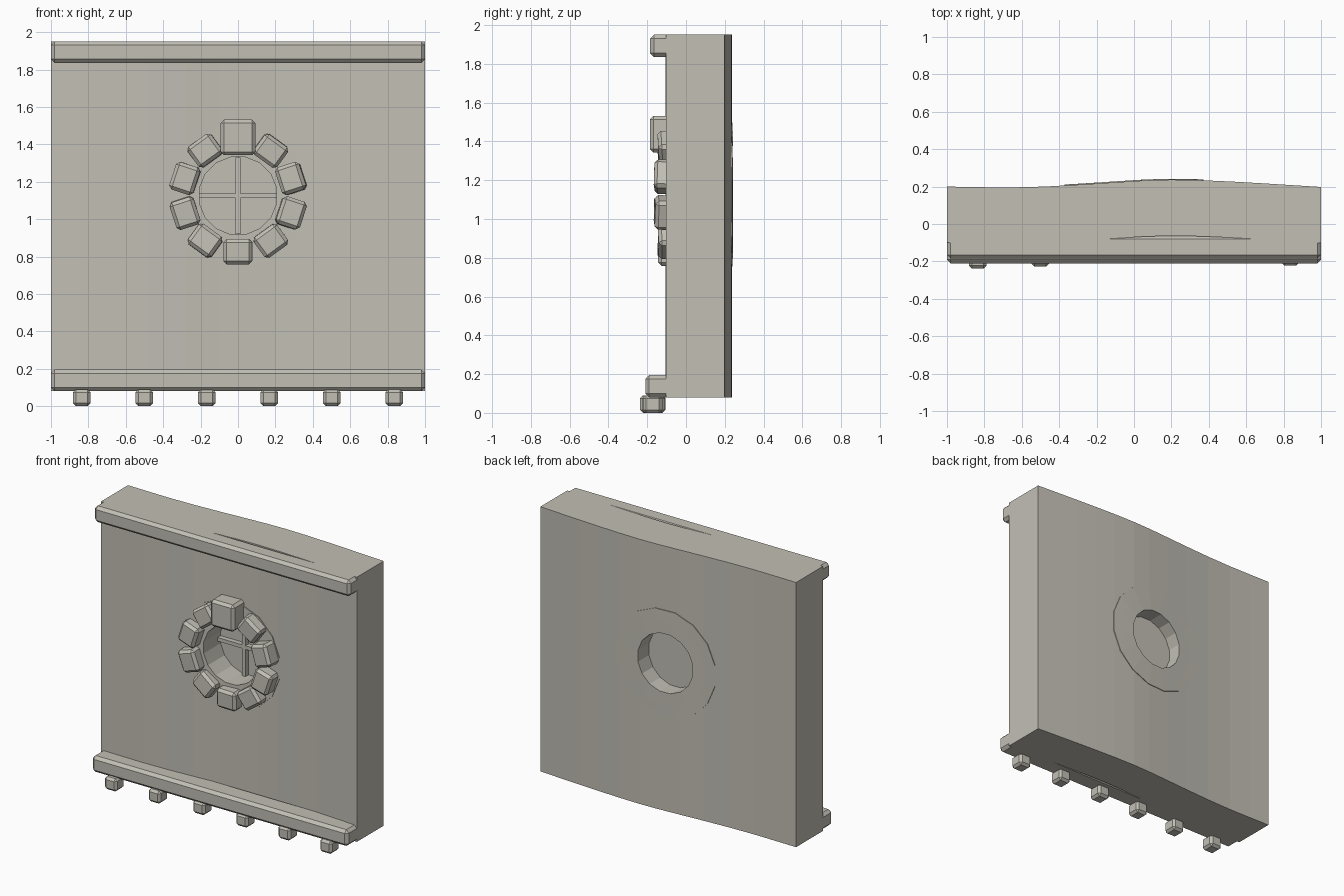
import bpy, bmesh, math, random
from mathutils import Matrix, Vector

if "Cube" in bpy.data.objects:
    bpy.data.objects.remove(bpy.data.objects["Cube"])

random.seed(4)
stone = bpy.data.materials.new("warm_grey_stone")
stone.diffuse_color = (0.54, 0.52, 0.46, 1)
stone.use_nodes = True
stone.node_tree.nodes["Principled BSDF"].inputs["Base Color"].default_value = stone.diffuse_color
CZ = 1.125            # height of the round window
THICK = 0.30          # wall thickness

# Gentle plan curve of the wall's back face: (x, y)
PLAN = [(-1, 0.2), (-0.84, 0.197), (-0.67, 0.195), (-0.48, 0.2), (-0.28, 0.211),
        (-0.1, 0.223), (0.06, 0.233), (0.2, 0.237), (0.36, 0.234), (0.52, 0.227),
        (0.68, 0.218), (0.84, 0.208), (1, 0.198)]


def back_y(x):
    for (x0, y0), (x1, y1) in zip(PLAN, PLAN[1:]):
        if x <= x1:
            return y0 + (y1 - y0) * (x - x0) / (x1 - x0)
    return PLAN[-1][1]


def finish(name, bm):
    bmesh.ops.recalc_face_normals(bm, faces=bm.faces)
    me = bpy.data.meshes.new(name)
    bm.to_mesh(me)
    bm.free()
    me.materials.append(stone)
    ob = bpy.data.objects.new(name, me)
    bpy.context.collection.objects.link(ob)
    return ob


def block(name, center, size, bevel=0.0, turn=None):
    bm = bmesh.new()
    bmesh.ops.create_cube(bm, size=1)
    bmesh.ops.scale(bm, vec=size, verts=bm.verts)
    if bevel:
        bmesh.ops.bevel(bm, geom=bm.edges[:], offset=bevel, segments=1,
                        affect='EDGES', profile=0.5)
    m = Matrix.Translation(center) @ (turn or Matrix())
    bmesh.ops.transform(bm, matrix=m, verts=bm.verts)
    return finish(name, bm)


def disc(name, radius, y0, y1, sides=16):
    bm = bmesh.new()
    bmesh.ops.create_cone(bm, cap_ends=True, segments=sides, radius1=radius,
                          radius2=radius, depth=y1 - y0)
    m = (Matrix.Translation((0, (y0 + y1) / 2, CZ)) @ Matrix.Rotation(math.pi / 2, 4, 'X')
         @ Matrix.Rotation(math.pi / sides, 4, 'Z'))
    bmesh.ops.transform(bm, matrix=m, verts=bm.verts)
    return finish(name, bm)


# Curved wall slab, extruded upwards from its plan
bm = bmesh.new()
outline = [(x, y) for x, y in PLAN] + [(x, y - THICK) for x, y in reversed(PLAN)]
base = bm.faces.new([bm.verts.new((x, y, 0.08)) for x, y in outline])
top = bmesh.ops.extrude_face_region(bm, geom=[base])
bmesh.ops.translate(bm, vec=(0, 0, 1.87),
                    verts=[v for v in top["geom"] if isinstance(v, bmesh.types.BMVert)])
wall = finish("wall", bm)

# Round opening through the wall
cutter = disc("opening_cutter", 0.26, -0.5, 0.5)
cutter.hide_render = True
cutter.hide_set(True)
cut = wall.modifiers.new("opening", 'BOOLEAN')
cut.operation = 'DIFFERENCE'
cut.solver = 'EXACT'
cut.object = cutter

# Window ring lining the opening, bent to follow the wall, slightly proud
bm = bmesh.new()
N, PROUD = 16, 0.005
loops = []
for radius, side in [(0.21, 0), (0.30, 0), (0.38, 0), (0.38, 1), (0.30, 1), (0.21, 1)]:
    loop = []
    for i in range(N):
        a = math.tau * (i + 0.5) / N
        x = radius * math.cos(a)
        y = back_y(x) + PROUD if side else back_y(x) - THICK - PROUD
        loop.append(bm.verts.new((x, y, CZ + radius * math.sin(a))))
    loops.append(loop)
for k in range(6):
    a, b = loops[k], loops[(k + 1) % 6]
    for i in range(N):
        j = (i + 1) % N
        bm.faces.new((a[i], a[j], b[j], b[i]))
finish("window_ring", bm)

# Pane and crossing bars
disc("window_pane", 0.212, 0.10, 0.12)
block("vertical_bar", (0, 0.085, CZ), (0.026, 0.04, 0.41))
block("horizontal_bar", (0, 0.085, CZ), (0.41, 0.04, 0.026))

# Ring of stones, with a larger keystone at the top
for i in range(10):
    a = math.pi / 2 + i * math.tau / 10
    key = i == 0
    r = 0.312 if key else 0.298
    front = -0.185 if key else (-0.162 if i in (2, 3, 7, 8) else -0.143)
    size = (0.185, 0.14, 0.19) if key else (0.155, 0.12, 0.135)
    turn = Matrix.Rotation(math.pi / 2 - a, 4, 'Y')
    if not key:
        turn = (turn @ Matrix.Rotation(random.uniform(-0.06, 0.06), 4, 'Z')
                @ Matrix.Rotation(random.uniform(-0.06, 0.06), 4, 'X'))
    block("keystone" if key else "ring_stone",
          Vector((r * math.cos(a), front + size[1] / 2, CZ + r * math.sin(a))),
          size, 0.018, turn)

# Top and bottom mouldings
block("top_moulding", (0, -0.123, 1.8925), (2, 0.125, 0.115), 0.02)
block("bottom_moulding", (0, -0.135, 0.1375), (2, 0.15, 0.115), 0.02)

# Row of small blocks under the bottom moulding
for i, front in enumerate((-0.238, -0.228, -0.208, -0.205, -0.21, -0.222)):
    block("hanging_block", (-0.835 + i * 0.334, front + 0.05, 0.045),
          (0.095, 0.1, 0.09), 0.016)
